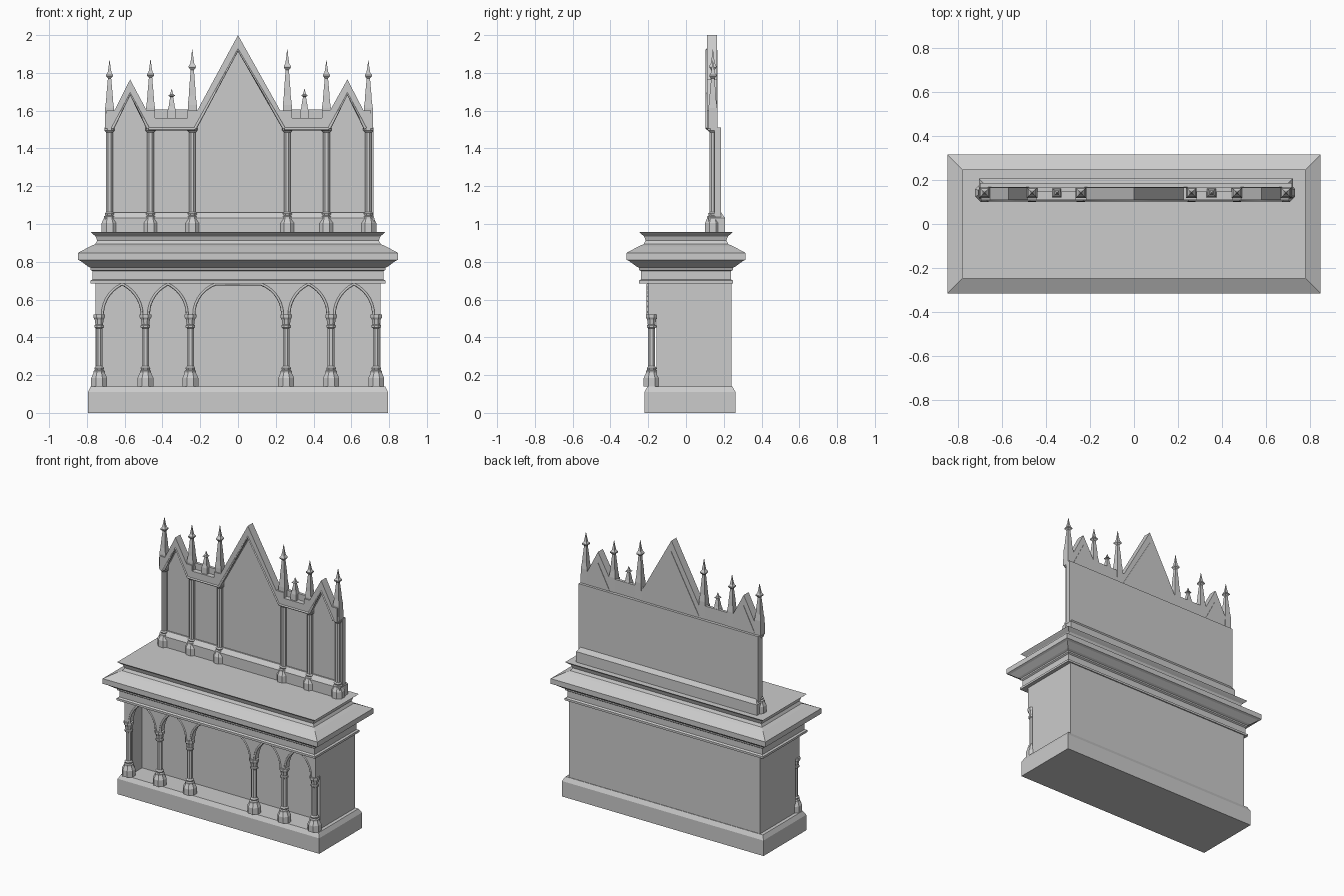
import bpy, bmesh, math

if "Cube" in bpy.data.objects:
    bpy.data.objects.remove(bpy.data.objects["Cube"])


def finish(name, bm):
    bmesh.ops.recalc_face_normals(bm, faces=bm.faces)
    me = bpy.data.meshes.new(name)
    bm.to_mesh(me)
    bm.free()
    ob = bpy.data.objects.new(name, me)
    bpy.context.collection.objects.link(ob)
    return ob


def loft(name, rings):
    """Skin a stack of equal-sized vertex rings and cap both ends."""
    bm = bmesh.new()
    vs = [[bm.verts.new(p) for p in r] for r in rings]
    n = len(vs[0])
    for a, b in zip(vs, vs[1:]):
        for i in range(n):
            bm.faces.new((a[i], a[(i + 1) % n], b[(i + 1) % n], b[i]))
    bm.faces.new(vs[0][::-1])
    bm.faces.new(vs[-1])
    return finish(name, bm)


def box(name, x0, x1, y0, y1, z0, z1, inset=0, cz=0):
    """Box, optionally with a sloped band of height cz at the top."""
    def ring(d, z):
        return [(x0 + d, y0 + d, z), (x1 - d, y0 + d, z), (x1 - d, y1 - d, z), (x0 + d, y1 - d, z)]
    rings = [ring(0, z0), ring(0, z1 - cz)]
    if cz:
        rings.append(ring(inset, z1))
    return loft(name, rings)


def plate(name, pts, y0, y1):
    """Upright slab from an (x, z) outline."""
    return loft(name, [[(x, y, z) for x, z in pts] for y in (y0, y1)])


def turned(name, x, y, profile, sides):
    """Faceted column; profile holds (half width, z)."""
    k = 1 / math.cos(math.pi / sides)
    angs = [2 * math.pi * (i + .5) / sides for i in range(sides)]
    return loft(name, [[(x + r * k * math.cos(a), y + r * k * math.sin(a), z) for a in angs]
                       for r, z in profile])


def moulding(name, pts, y, r=.008):
    """Thin bead following an (x, z) path."""
    cu = bpy.data.curves.new(name, 'CURVE')
    cu.dimensions = '3D'
    cu.bevel_depth = r
    cu.bevel_resolution = 0
    cu.use_fill_caps = True
    sp = cu.splines.new('POLY')
    sp.points.add(len(pts) - 1)
    for p, (x, z) in zip(sp.points, pts):
        p.co = (x, y, z, 1)
    ob = bpy.data.objects.new(name, cu)
    bpy.context.collection.objects.link(ob)


# Plinth
box("plinth", -.795, .795, -.22, .262, 0, .14, .016, .03)

# Body with a shallow recess behind the arcade
box("body_core", -.755, .755, -.045, .242, .14, .70)
for s in (-1, 1):
    box("recess_cheek", *sorted((s * .725, s * .755)), -.155, -.045, .14, .70)

# Cornice and table top: profile of (half depth, z)
cornice = [(.235, .685), (.25, .685), (.25, .70), (.238, .707), (.238, .75), (.248, .757),
           (.248, .768), (.262, .775), (.30, .803), (.315, .81), (.315, .847), (.25, .882),
           (.224, .893), (.214, .912), (.222, .935), (.238, .948), (.248, .957)]
loft("table_top", [[(-r - .532, -r, z), (r + .532, -r, z), (r + .532, r, z), (-r - .532, r, z)]
                   for r, z in cornice])

# Lower arcade
SPRING, CROWN = .52, .682


def half_arch(x, w):
    h = CROWN - SPRING
    R = (w * w + h * h) / (2 * w)
    end = math.asin(h / R)
    return [(x + R - R * math.cos(end * i / 7), SPRING + R * math.sin(end * i / 7)) for i in range(8)]


def arch(x0, x1, w):
    left = half_arch(x0, w)
    right = [(x0 + x1 - x, z) for x, z in reversed(left)]
    return left + (right[1:] if abs(x1 - x0 - 2 * w) < 1e-4 else right)


arches = [arch(-.718, -.508, .105), arch(-.474, -.268, .103), arch(-.234, .236, .115),
          arch(.27, .476, .103), arch(.51, .718, .104)]
outline = [(-.755, .69), (-.755, SPRING)] + sum(arches, []) + [(.755, SPRING), (.755, .69)]
plate("arcade_front", outline, -.202, -.15)
for a in arches:
    moulding("arch_bead", a, -.2)

low_col = [(.042, .14), (.042, .185), (.03, .212), (.03, .222), (.023, .227), (.026, .238),
           (.018, .247), (.018, .448), (.025, .453), (.025, .463), (.02, .468), (.024, .495),
           (.031, .506), (.031, .522)]
for x in (-.735, -.49, -.252, .255, .493, .732):
    turned("arcade_column", x, -.182, low_col, 8)

# Upper back panel and its base
box("back_panel", -.70, .718, .15, .186, .955, 1.51)
box("panel_base", -.705, .722, .118, .207, .955, 1.062, .022, .03)

# Gabled frame: openings below, gables and parapets above
small_l = [(-.665, 1.505), (-.571, 1.69), (-.475, 1.505)]
centre = [(-.228, 1.505), (0, 1.922), (.245, 1.505)]
small_r = [(.482, 1.505), (.579, 1.69), (.675, 1.505)]
top = [(.705, 1.60), (.665, 1.60), (.579, 1.765), (.487, 1.60), (.445, 1.60), (.445, 1.56),
       (.285, 1.56), (.285, 1.60), (.224, 1.60), (0, 2.0), (-.216, 1.60), (-.265, 1.60),
       (-.265, 1.56), (-.44, 1.56), (-.44, 1.60), (-.483, 1.60), (-.571, 1.765),
       (-.655, 1.60), (-.695, 1.60)]
plate("gable_frame", [(-.695, 1.505)] + small_l + centre + small_r + [(.705, 1.505)] + top, .11, .165)
for g in (small_l, centre, small_r):
    plate("gable_infill", g, .15, .168)
    moulding("gable_bead", g, .112, .009)
for x0, x1 in ((-.475, -.228), (.245, .482)):
    box("parapet_back", x0, x1, .145, .165, 1.52, 1.605)
    moulding("bay_bead", [(x0, 1.505), (x1, 1.505)], .112, .009)

# Upper columns carrying square pinnacles
up_col = [(.042, .955), (.042, 1.005), (.03, 1.03), (.03, 1.04), (.022, 1.045), (.025, 1.055),
          (.018, 1.063), (.018, 1.485), (.027, 1.495), (.027, 1.51)]


def pinnacle(name, x, z0, z1, r):
    h = z1 - z0
    shape = [(1, 0), (.95, .3), (.72, .42), (.66, .5), (.35, .74), (.75, .77), (.75, .79),
             (.42, .82), (.2, .91), (.04, 1)]
    turned(name, x, .142, [(r * a, z0 + h * b) for a, b in shape], 4)


for x, tip in ((-.68, 1.865), (-.463, 1.87), (-.242, 1.925), (.261, 1.925), (.468, 1.865), (.69, 1.865)):
    turned("panel_column", x, .142, up_col, 8)
    pinnacle("pinnacle", x, 1.505, tip, .025)
for x in (-.351, .352):
    pinnacle("small_pinnacle", x, 1.555, 1.715, .022)
